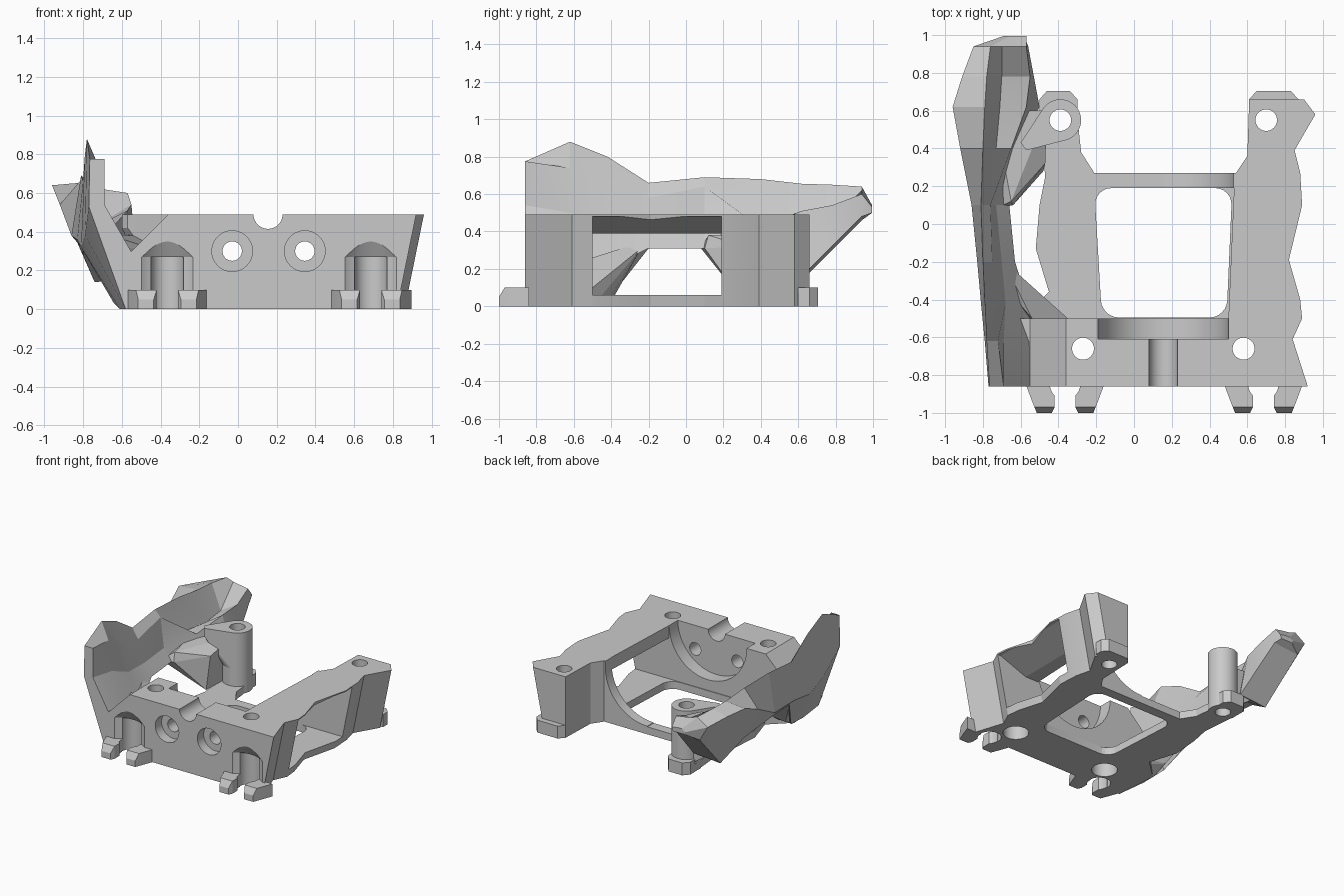
import bpy
import bmesh
import math
from mathutils import Matrix, Vector

default_cube = bpy.data.objects.get("Cube")
if default_cube:
    bpy.data.objects.remove(default_cube, do_unlink=True)

GREY = (0.59, 0.59, 0.59, 1.0)
material = bpy.data.materials.new("plain grey")
material.use_nodes = True
material.diffuse_color = GREY
for node in material.node_tree.nodes:
    if node.type == 'BSDF_PRINCIPLED':
        node.inputs["Base Color"].default_value = GREY


def finish(name, bm):
    """Turn a bmesh into a linked object with the shared material."""
    bmesh.ops.recalc_face_normals(bm, faces=bm.faces)
    mesh = bpy.data.meshes.new(name)
    bm.to_mesh(mesh)
    bm.free()
    mesh.materials.append(material)
    obj = bpy.data.objects.new(name, mesh)
    bpy.context.collection.objects.link(obj)
    return obj


def loft(name, rings):
    """Skin a row of matching rings and cap both ends."""
    bm = bmesh.new()
    rows = [[bm.verts.new(p) for p in ring] for ring in rings]
    count = len(rows[0])
    for a, b in zip(rows, rows[1:]):
        for i in range(count):
            j = (i + 1) % count
            bm.faces.new((a[i], a[j], b[j], b[i]))
    bm.faces.new(rows[0])
    bm.faces.new(rows[-1])
    return finish(name, bm)


def prism(name, outline, z0, z1, taper=0.0):
    """Extrude a plan outline; the far +x side may lean inward at its foot."""
    low = [(x - taper if x > 0.8 else x, y, z0) for x, y in outline]
    return loft(name, [low, [(x, y, z1) for x, y in outline]])


def hull(name, points):
    bm = bmesh.new()
    verts = [bm.verts.new(p) for p in points]
    result = bmesh.ops.convex_hull(bm, input=verts)
    spare = [g for g in result["geom_interior"] if isinstance(g, bmesh.types.BMVert)]
    bmesh.ops.delete(bm, geom=spare, context='VERTS')
    return finish(name, bm)


def rod(name, start, end, r1, r2=None):
    """Cylinder or cone between two points."""
    start, end = Vector(start), Vector(end)
    axis = end - start
    turn = axis.to_track_quat('Z', 'Y').to_matrix().to_4x4()
    bm = bmesh.new()
    bmesh.ops.create_cone(bm, cap_ends=True, segments=48, radius1=r1,
                          radius2=r1 if r2 is None else r2, depth=axis.length,
                          matrix=Matrix.Translation((start + end) / 2) @ turn)
    return finish(name, bm)


def cut(target, *cutters):
    """Subtract each cutter from the target, then remove it."""
    bpy.context.view_layer.objects.active = target
    for cutter in cutters:
        cutter.hide_render = True
        mod = target.modifiers.new("cut", 'BOOLEAN')
        mod.operation = 'DIFFERENCE'
        mod.solver = 'EXACT'
        mod.object = cutter
        bpy.ops.object.modifier_apply(modifier=mod.name)
        bpy.data.objects.remove(cutter, do_unlink=True)


def hole(x, y, radius, z0=-0.1, z1=0.6):
    return rod("hole", (x, y, z0), (x, y, z1), radius)


MID = 0.155
SLOTS = (-0.365, 0.685)
POST = (-0.39, 0.55)

# Main frame: front wall, side rail, rear column and half of the rear arch
frame = prism("main_frame", [
    (-0.58, -0.86), (0.92, -0.86), (0.84, -0.61), (0.89, -0.5), (0.88, -0.4),
    (0.82, -0.19), (0.89, 0.1), (0.88, 0.27), (0.85, 0.39), (0.96, 0.58),
    (0.9, 0.66), (0.61, 0.66), (0.6, 0.36), (0.54, 0.27), (MID, 0.27),
    (MID, 0.19), (0.53, 0.19), (0.5, -0.5), (-0.61, -0.5)], 0, 0.49, 0.1)

# Side window with a sloped rail underside
window = [(0.4, 0.06), (1.1, 0.06), (1.1, 0.48), (0.86, 0.48), (0.62, 0.39), (0.4, 0.39)]
cut(frame, loft("window", [[(x, y, z) for x, z in window] for y in (-0.5, 0.19)]))

# Slanted cut at the wall end beside the fin
slant = [(-0.8, 0.33), (-0.55, 0.3), (-0.36, 0.49), (-0.36, 0.7), (-0.8, 0.7)]
cut(frame, loft("slant", [[(x, y, z) for x, z in slant] for y in (-1, -0.4)]))

# Round dish, shaft groove and rear arch
cut(frame,
    rod("dish", (MID, -0.61, 0.49), (MID, -0.4, 0.49), 0.345),
    rod("groove", (MID, -1, 0.49), (MID, -0.55, 0.49), 0.075),
    rod("arch", (MID, 0.185, 0.44), (MID, 0.4, 0.44), 0.375))

# Counterbored holes through the front wall
for x in (-0.03, 0.345):
    cut(frame,
        rod("bore", (x, -1, 0.3), (x, -0.78, 0.3), 0.105),
        rod("through", (x, -0.9, 0.3), (x, -0.4, 0.3), 0.05))

# Vertical bolt holes, wider from below
for x in (-0.27, 0.58):
    cut(frame, hole(x, -0.66, 0.058), hole(x, -0.66, 0.095, -0.1, 0.2))
cut(frame, hole(0.7, 0.55, 0.057))

# Shallow arched recesses with a deeper round pocket
for x in SLOTS:
    cut(frame,
        hole(x, -1.02, 0.209, 0.1, 0.27),
        rod("arched_top", (x, -1.02, 0.265), (x, -1.02, 0.36), 0.209, 0.154),
        hole(x, -0.835, 0.085, -0.1, 0.27))

# Floor plate with a rounded opening
plate = prism("floor_plate", [
    (-0.6, -0.5), (-0.45, -0.36), (-0.52, -0.13), (-0.5, 0.1), (-0.47, 0.25),
    (-0.5, 0.6), (-0.46, 0.66), (-0.31, 0.66), (-0.28, 0.38), (-0.21, 0.27),
    (0.56, 0.27), (0.56, -0.5)], 0, 0.06)
opening = prism("opening", [(-0.17, -0.495), (0.49, -0.495), (0.52, 0.19), (-0.21, 0.19)],
                -0.1, 0.2)
bm = bmesh.new()
bm.from_mesh(opening.data)
uprights = [e for e in bm.edges if abs(e.verts[0].co.z - e.verts[1].co.z) > 0.1]
bmesh.ops.bevel(bm, geom=uprights, offset=0.09, segments=6, profile=0.5, affect='EDGES')
bm.to_mesh(opening.data)
bm.free()
cut(plate, opening, hole(*POST, 0.057))

# Clip prongs on the front edge, with tips chamfered from above
half = [(0, -0.84), (0.21, -0.84), (0.2, -0.87), (0.17, -0.95),
        (0.15, -1), (0.07, -1), (0.055, -0.97), (0, -0.97)]
chamfer = [(-1.1, 0.2), (-1.1, 0.05), (-1, 0.05), (-0.97, 0.1), (-0.97, 0.2)]
for side, x in zip(("right", "left"), SLOTS):
    for sign in (-1, 1):
        prong = prism(side + ("_outer" if sign * x > 0 else "_inner") + "_prong",
                      [(x + sign * px, py) for px, py in half], 0, 0.1)
        cut(prong, hole(x, -0.85, 0.08),
            prism("slot", [(x - 0.055, -1.1), (x + 0.055, -1.1),
                           (x + 0.055, -0.8), (x - 0.055, -0.8)], -0.1, 0.2),
            loft("chamfer", [[(cx, y, z) for y, z in chamfer] for cx in (-1, 1)]))

# Rear feet
for name, x0, x1 in (("left_rear_foot", 0.61, 0.87), ("right_rear_foot", -0.5, -0.3)):
    foot = prism(name, [(x0, 0.6), (x0, 0.66), (x0 + 0.04, 0.705), (x1 - 0.04, 0.705),
                        (x1, 0.66), (x1, 0.6)], 0, 0.1)
    cut(foot, hole(*POST, 0.057), hole(0.7, 0.55, 0.057))

# Free-standing rear post and its pointed pad
post = hole(*POST, 0.11, 0, 0.49)
post.name = "rear_post"
circle = [(POST[0] + 0.11 * math.cos(i * math.pi / 16),
           POST[1] + 0.11 * math.sin(i * math.pi / 16)) for i in range(32)]
pad = hull("post_pad", [(x, y, z) for x, y in circle for z in (0.2, 0.49)]
           + [(x, y, z) for x, y in ((-0.6, 0.43), (-0.57, 0.39)) for z in (0.42, 0.49)])
for part in (post, pad):
    cut(part, hole(*POST, 0.057))

# Brace from the post to the fin
brace = hull("fin_brace", [
    (-0.48, 0.28, 0.06), (-0.47, 0.6, 0.06), (-0.6, 0.6, 0.15), (-0.74, 0.08, 0.31),
    (-0.64, 0.1, 0.31), (-0.65, 0.12, 0.38), (-0.74, 0.6, 0.4), (-0.47, 0.32, 0.32),
    (-0.46, 0.6, 0.38)])
cut(brace, hole(*POST, 0.057))

# Gusset from the front wall to the fin
hull("fin_gusset", [
    (-0.61, -0.5, 0), (-0.35, -0.5, 0), (-0.35, -0.5, 0.1), (-0.54, -0.5, 0.26),
    (-0.5, -0.4, 0.06), (-0.62, -0.38, 0.06), (-0.76, -0.24, 0.31),
    (-0.64, -0.24, 0.31), (-0.65, -0.28, 0.33)])

# Faceted side fin: per station the outer foot, outer bulge, crest, inner crest,
# inner bulge and inner foot; the rear stations dip into a scoop behind the crest
stations = {
    -0.86: ((-0.58, 0), (-0.77, 0.53), (-0.765, 0.775), (-0.69, 0.775), (-0.69, 0.54), (-0.53, 0.26)),
    -0.62: ((-0.61, 0), (-0.79, 0.38), (-0.78, 0.88), (-0.72, 0.74), (-0.69, 0.5), (-0.53, 0.26)),
    -0.42: ((-0.64, 0.03), (-0.81, 0.32), (-0.79, 0.8), (-0.74, 0.64), (-0.68, 0.42), (-0.56, 0.2)),
    -0.2: ((-0.78, 0.31), (-0.83, 0.36), (-0.8, 0.66), (-0.75, 0.58), (-0.7, 0.4), (-0.63, 0.31)),
    0.1: ((-0.8, 0.31), (-0.86, 0.38), (-0.81, 0.69), (-0.76, 0.64), (-0.73, 0.4), (-0.66, 0.31)),
    0.4: ((-0.8, 0.28), (-0.92, 0.54), (-0.8, 0.68), (-0.73, 0.43), (-0.65, 0.42), (-0.62, 0.28)),
    0.62: ((-0.74, 0.14), (-0.96, 0.64), (-0.79, 0.655), (-0.71, 0.42), (-0.57, 0.51), (-0.5, 0.16)),
    0.78: ((-0.76, 0.3), (-0.91, 0.62), (-0.78, 0.65), (-0.7, 0.45), (-0.55, 0.54), (-0.53, 0.32)),
    0.94: ((-0.78, 0.46), (-0.85, 0.58), (-0.76, 0.64), (-0.7, 0.62), (-0.57, 0.6), (-0.56, 0.48)),
    0.995: ((-0.68, 0.5), (-0.69, 0.52), (-0.66, 0.54), (-0.62, 0.54), (-0.57, 0.53), (-0.58, 0.5)),
}
loft("side_fin", [[(x, y, z) for x, z in ring] for y, ring in stations.items()])

# Smooth round bores while keeping facets crisp
for obj in bpy.context.scene.objects:
    obj.select_set(obj.type == 'MESH')
bpy.context.view_layer.objects.active = frame
bpy.ops.object.shade_smooth_by_angle(angle=math.radians(12))
